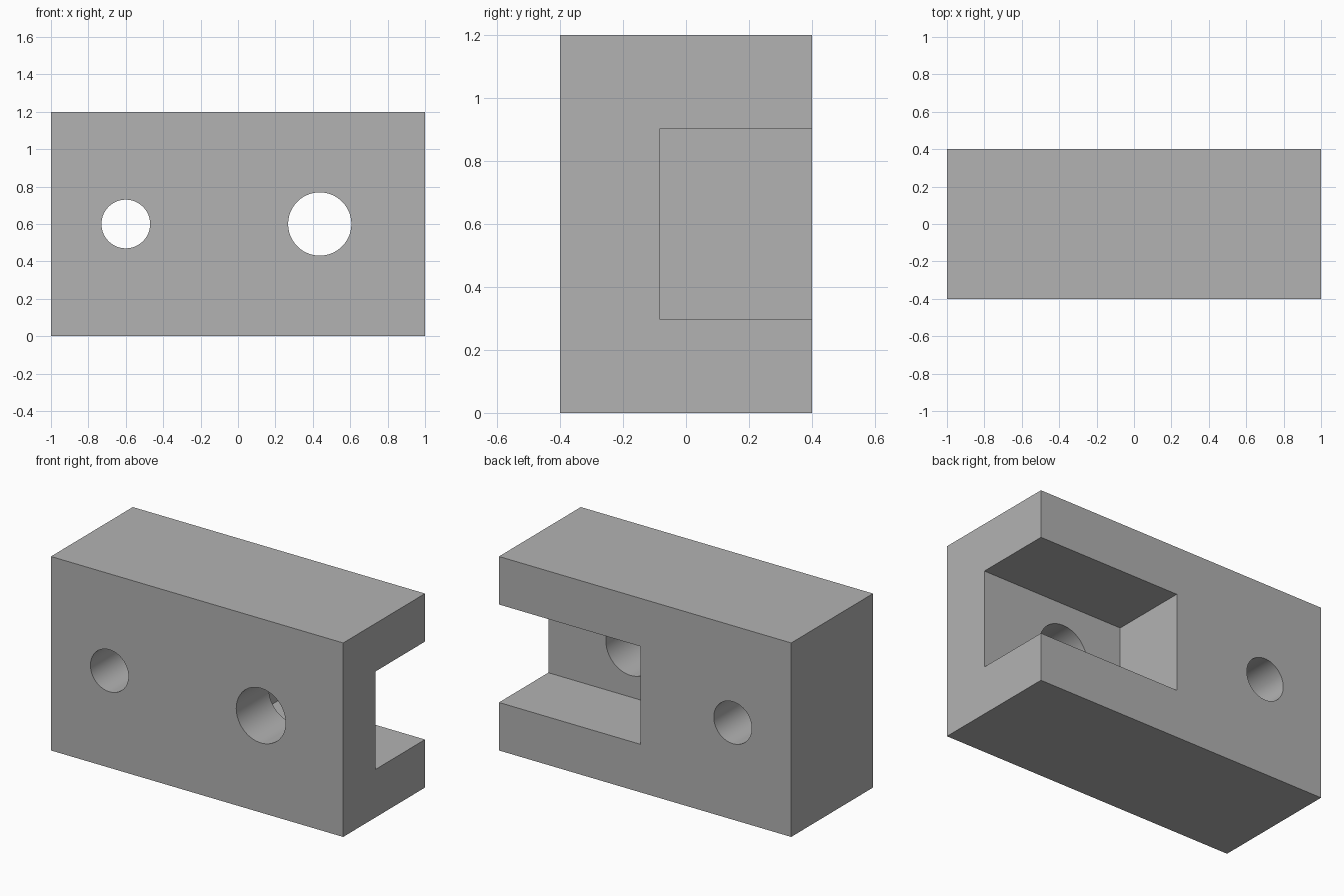
import bpy
import math

default = bpy.data.objects.get("Cube")
if default:
    bpy.data.objects.remove(default, do_unlink=True)

grey = bpy.data.materials.new("plain_grey")
grey.use_nodes = True
colour = (0.448, 0.448, 0.448, 1)
grey.diffuse_color = colour
grey.node_tree.nodes["Principled BSDF"].inputs["Base Color"].default_value = colour


def box(name, low, high):
    """Box between two opposite corners."""
    centre = [(a + b) / 2 for a, b in zip(low, high)]
    bpy.ops.mesh.primitive_cube_add(size=1, location=centre)
    obj = bpy.context.object
    obj.name = name
    obj.scale = [b - a for a, b in zip(low, high)]
    bpy.ops.object.transform_apply(location=True, rotation=False, scale=True)
    obj.data.materials.append(grey)
    return obj


def bore(name, x, radius):
    """Cylinder running front to back at mid height."""
    bpy.ops.mesh.primitive_cylinder_add(
        vertices=96, radius=radius, depth=2,
        location=(x, 0, 0.6), rotation=(math.pi / 2, 0, 0))
    obj = bpy.context.object
    obj.name = name
    obj.data.materials.append(grey)
    return obj


# Solid block
block = box("block", (-1, -0.4, 0), (1, 0.4, 1.2))

# Slot open to the back and left, plus two through holes
cutters = [
    box("slot_cutter", (0.03, -0.082, 0.297), (1.5, 0.9, 0.903)),
    bore("small_hole_cutter", -0.6, 0.13),
    bore("large_hole_cutter", 0.437, 0.169),
]

bpy.ops.object.select_all(action="DESELECT")
block.select_set(True)
bpy.context.view_layer.objects.active = block
for cutter in cutters:
    cut = block.modifiers.new(cutter.name, "BOOLEAN")
    cut.operation = "DIFFERENCE"
    cut.solver = "EXACT"
    cut.object = cutter
    bpy.ops.object.modifier_apply(modifier=cut.name)
    bpy.data.objects.remove(cutter, do_unlink=True)

# Smooth bores with crisp block edges
bpy.ops.object.shade_smooth_by_angle(angle=math.radians(30))
